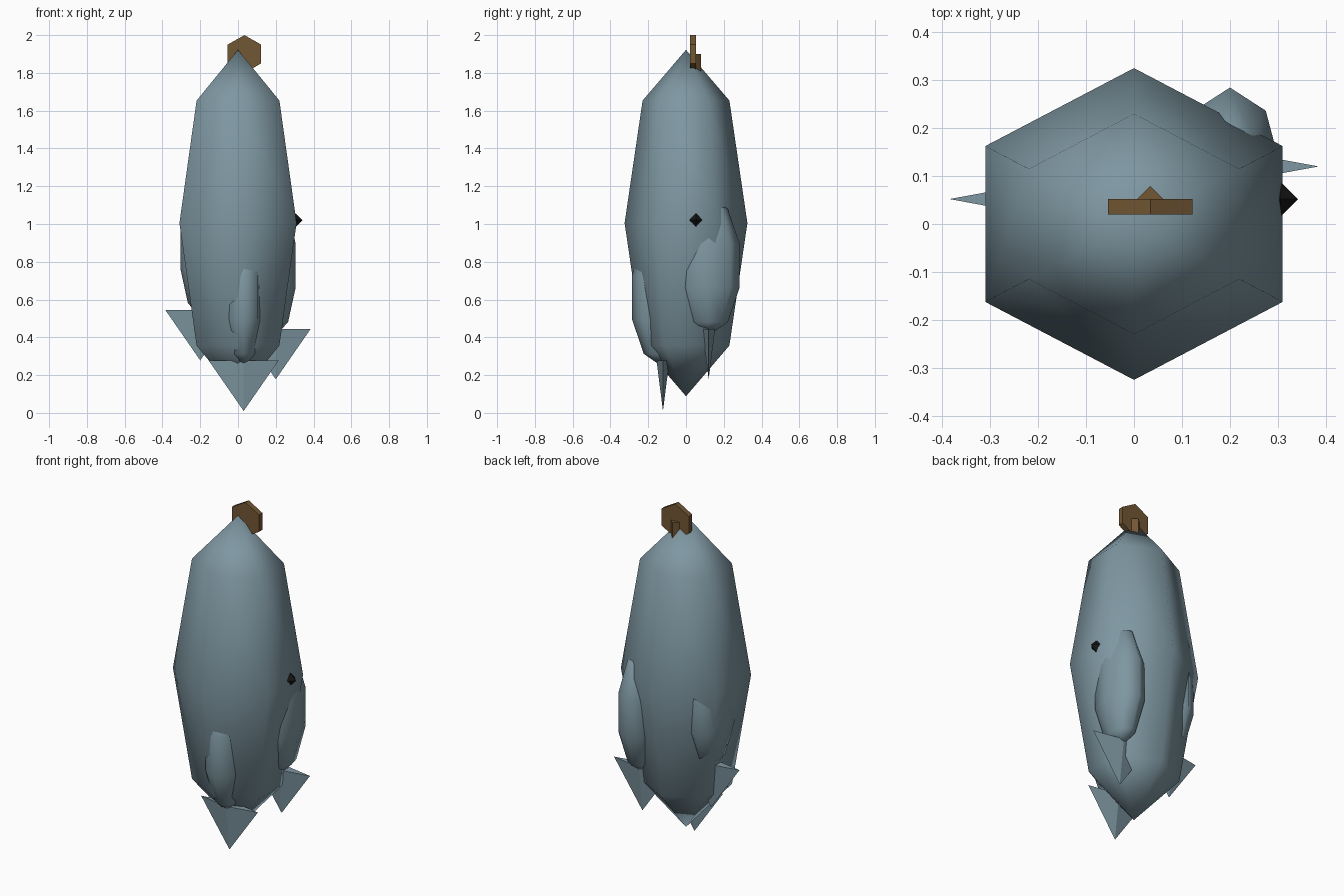
import bpy, bmesh, math
from mathutils import Vector

if "Cube" in bpy.data.objects:
    bpy.data.objects.remove(bpy.data.objects["Cube"])


def material(name, rgb):
    m = bpy.data.materials.new(name)
    m.diffuse_color = (*rgb, 1)
    m.use_nodes = True
    m.node_tree.nodes["Principled BSDF"].inputs["Base Color"].default_value = m.diffuse_color
    return m


BLUE = material("slate blue", (0.21, 0.31, 0.36))
BROWN = material("brown", (0.17, 0.095, 0.034))
BLACK = material("black", (0.008, 0.008, 0.008))


def lathe(name, mat, center, scale, profile, sides, smooth=False, axis="z"):
    """Stack rings (radius, height) into a closed solid; radius 0 makes a pole.
    The first corner of each ring points along +y."""
    bm = bmesh.new()
    c = Vector(center)

    def vert(r, h, a):
        x, y = r * math.sin(a) * scale[0], r * math.cos(a) * scale[1]
        z = h * scale[2]
        return bm.verts.new(c + (Vector((x, y, z)) if axis == "z" else Vector((x, -z, y))))

    rings = []
    for r, h in profile:
        n = sides if r > 0 else 1
        rings.append([vert(r, h, 2 * math.pi * i / sides) for i in range(n)])
    for a, b in zip(rings, rings[1:]):
        for i in range(sides):
            j = (i + 1) % sides
            quad = [a[i % len(a)], a[j % len(a)], b[j % len(b)], b[i % len(b)]]
            bm.faces.new(list(dict.fromkeys(quad)))
    for ring in (rings[0], rings[-1]):
        if len(ring) > 1:
            bm.faces.new(ring)
    bmesh.ops.recalc_face_normals(bm, faces=bm.faces)
    for f in bm.faces:
        f.smooth = smooth
    me = bpy.data.meshes.new(name)
    bm.to_mesh(me)
    bm.free()
    me.materials.append(mat)
    ob = bpy.data.objects.new(name, me)
    bpy.context.collection.objects.link(ob)
    return ob


def ball(steps):
    """Pole-to-pole half circle with the given number of bands."""
    pts = [(math.sin(math.pi * k / steps), -math.cos(math.pi * k / steps))
           for k in range(steps + 1)]
    pts[0], pts[-1] = (0, -1), (0, 1)
    return pts


# Long six-sided body
lathe("body", BLUE, (0, 0, 1.005), (0.358, 0.325, 0.917), ball(4), 6, smooth=True)

# Legs with a flat pointed foot under each: x, y, height of foot top
for name, x, y, z in (("front", 0.03, -0.122, 0.277),
                      ("right", 0.2, 0.12, 0.445),
                      ("left", -0.2, 0.052, 0.545)):
    lathe(name + "_leg", BLUE, (x, y, z + 0.335), (0.111, 0.173, 0.37), ball(5), 8, smooth=True)
    lathe(name + "_foot", BLUE, (x, y, z), (0.185, 0.034, 0.267), [(0, -1), (1, 0)], 4)

# Eye
lathe("eye", BLACK, (0.305, 0.052, 1.02), (0.037, 0.037, 0.037), ball(2), 4)

# Hexagonal cap plate on top, with a short stem behind it
lathe("cap_plate", BROWN, (0.034, 0.036, 1.9), (0.102, 0.1, 0.016), [(1, -1), (1, 1)], 6, axis="y")
lathe("cap_stem", BROWN, (0.034, 0.051, 1.85), (0.028, 0.028, 0.05), [(1, -1), (1, 1)], 4)
